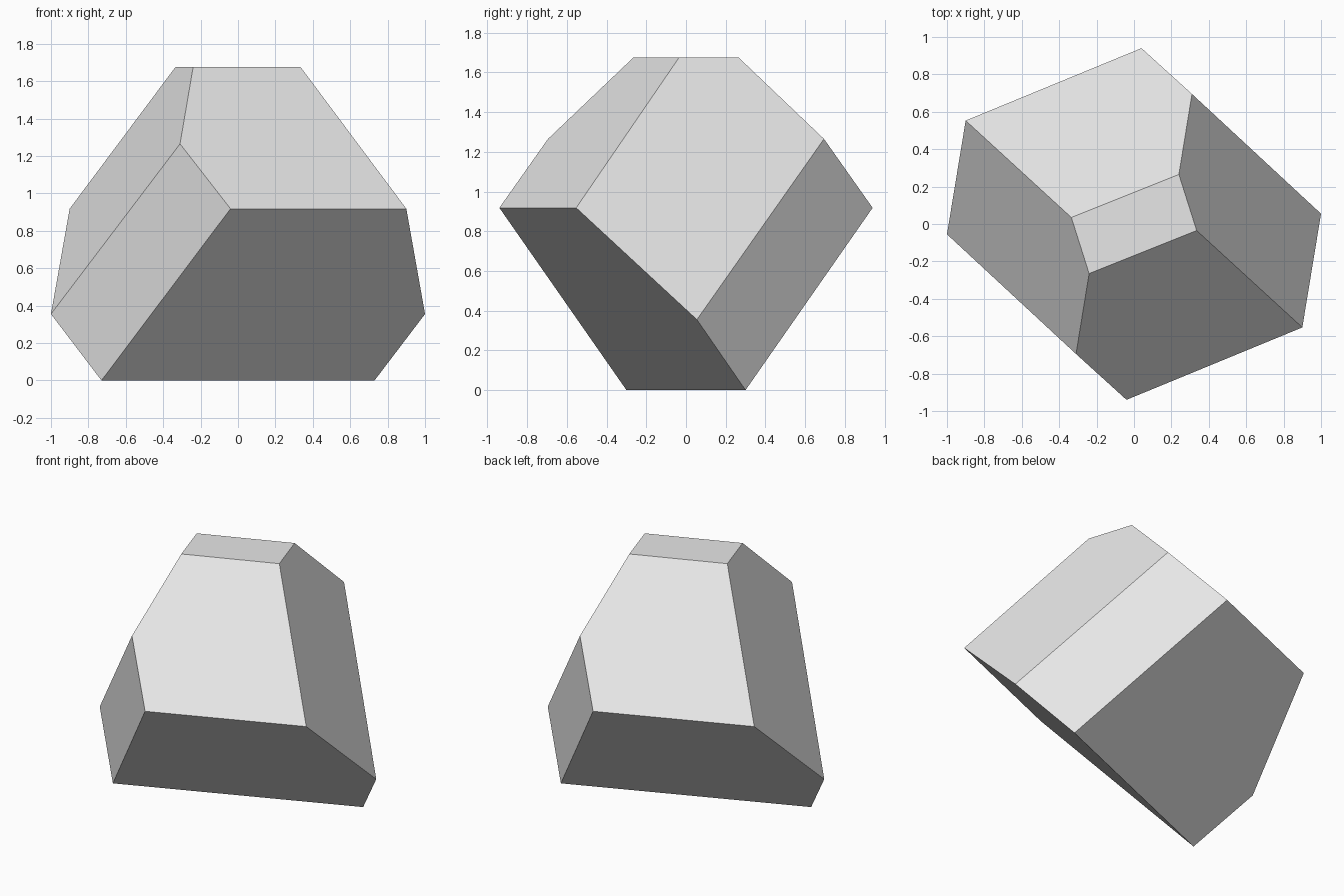
import bpy
import bmesh
from math import radians

cube = bpy.data.objects.get("Cube")
if cube:
    bpy.data.objects.remove(cube, do_unlink=True)

# Single plain grey
grey = bpy.data.materials.new("light_grey")
grey.use_nodes = True
colour = (0.8, 0.8, 0.8, 1.0)
grey.diffuse_color = colour
grey.node_tree.nodes["Principled BSDF"].inputs["Base Color"].default_value = colour

# Corners of one half; the other half is the same turned 180 degrees about z
half_corners = [
    (0.335, -0.035, 1.675), (0.24, 0.265, 1.675),   # flat top
    (0.31, 0.695, 1.265),                           # upper shoulder
    (0.04, 0.94, 0.918), (0.9, -0.553, 0.918),      # widest ring
    (1.0, 0.055, 0.355),                            # low side corner
    (0.73, 0.3, 0.0),                               # end of the bottom ridge
]

# Wrap the corners in a convex solid and merge the coplanar triangles
bm = bmesh.new()
for x, y, z in half_corners:
    for turn in (1, -1):
        bm.verts.new((turn * x, turn * y, z))
bmesh.ops.convex_hull(bm, input=bm.verts[:])
bmesh.ops.dissolve_limit(bm, angle_limit=radians(6), verts=bm.verts[:], edges=bm.edges[:])
bmesh.ops.recalc_face_normals(bm, faces=bm.faces[:])

mesh = bpy.data.meshes.new("faceted_block")
bm.to_mesh(mesh)
bm.free()
mesh.materials.append(grey)
block = bpy.data.objects.new("faceted_block", mesh)
bpy.context.collection.objects.link(block)
